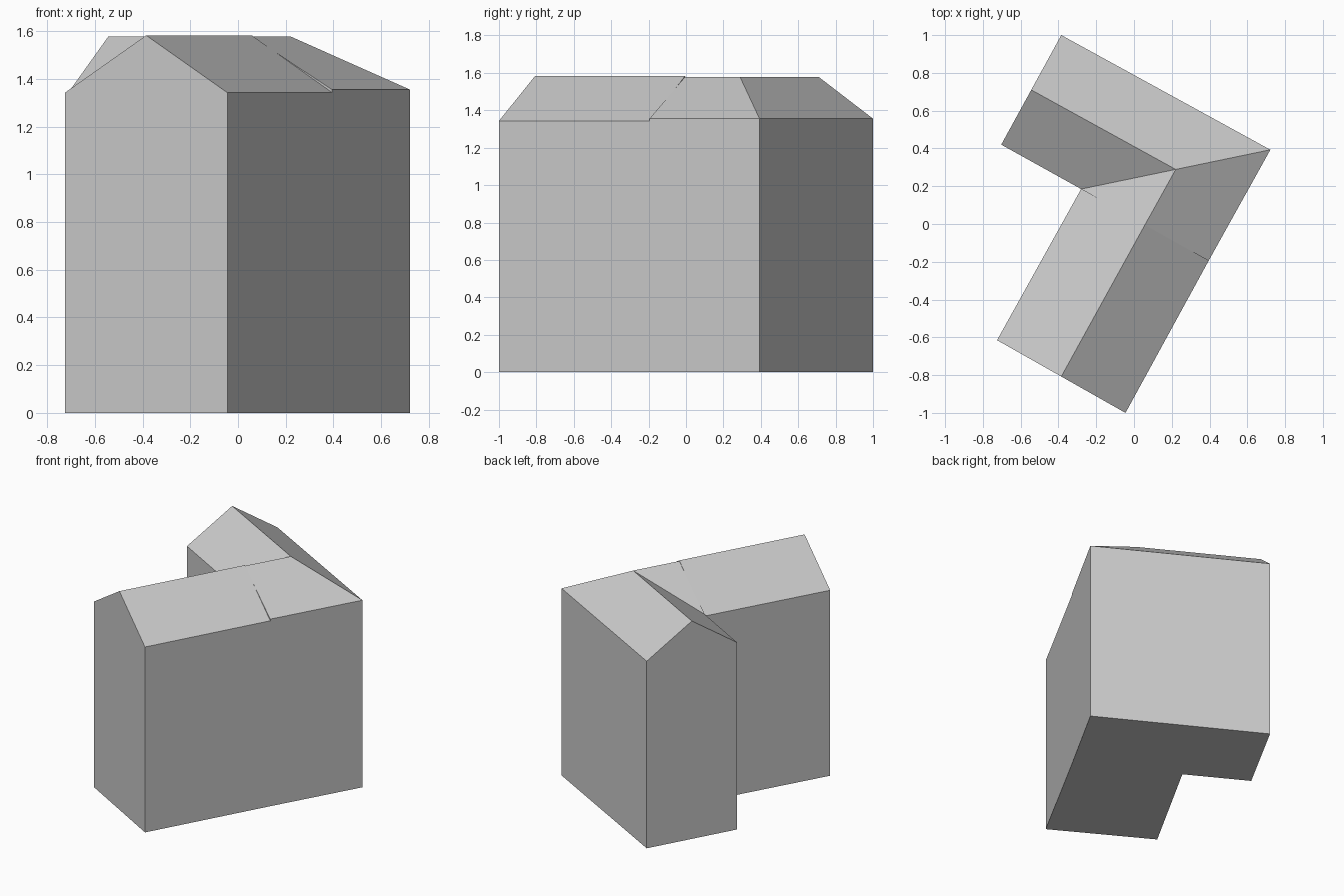
import bpy
import bmesh

cube = bpy.data.objects.get("Cube")
if cube:
    bpy.data.objects.remove(cube, do_unlink=True)

GREY = (0.6, 0.6, 0.6, 1)
mat = bpy.data.materials.new("plain grey")
mat.use_nodes = True
mat.diffuse_color = GREY
mat.node_tree.nodes["Principled BSDF"].inputs["Base Color"].default_value = GREY


def section(bm, inner, outer, eave, ridge):
    """House-shaped cross-section standing on the line from inner to outer."""
    (ax, ay), (bx, by) = inner, outer
    mid = ((ax + bx) / 2, (ay + by) / 2)
    points = [(*inner, 0), (*inner, eave), (*mid, ridge), (*outer, eave), (*outer, 0)]
    return [bm.verts.new(p) for p in points]


def wing(name, plan, eave, ridge):
    """Gabled block lofted through the plan lines, closed at both ends."""
    bm = bmesh.new()
    rings = [section(bm, a, b, eave, ridge) for a, b in plan]
    for r, s in zip(rings, rings[1:]):
        for i in range(len(r)):
            j = (i + 1) % len(r)
            bm.faces.new((r[i], r[j], s[j], s[i]))
    bm.faces.new(rings[0][::-1])
    bm.faces.new(rings[-1])
    # Merge the shared inner corner into one edge
    bmesh.ops.remove_doubles(bm, verts=bm.verts, dist=0.001)
    bmesh.ops.recalc_face_normals(bm, faces=bm.faces)
    mesh = bpy.data.meshes.new(name)
    bm.to_mesh(mesh)
    bm.free()
    mesh.materials.append(mat)
    obj = bpy.data.objects.new(name, mesh)
    bpy.context.collection.objects.link(obj)


# Plan corners of the L shape
inner_corner = (-0.28, 0.185)
outer_corner = (0.722, 0.393)
junction = (inner_corner, (0.395, -0.195))
front_gable = ((-0.725, -0.615), (-0.045, -1.0))
back_gable = ((-0.703, 0.42), (-0.385, 1.0))

# Front wing, with slightly lower eaves and a slightly higher ridge
wing("front_wing", [front_gable, junction], 1.343, 1.583)
# Back wing, turning the mitred corner to meet the front wing
wing("back_wing", [back_gable, (inner_corner, outer_corner), junction], 1.355, 1.578)
